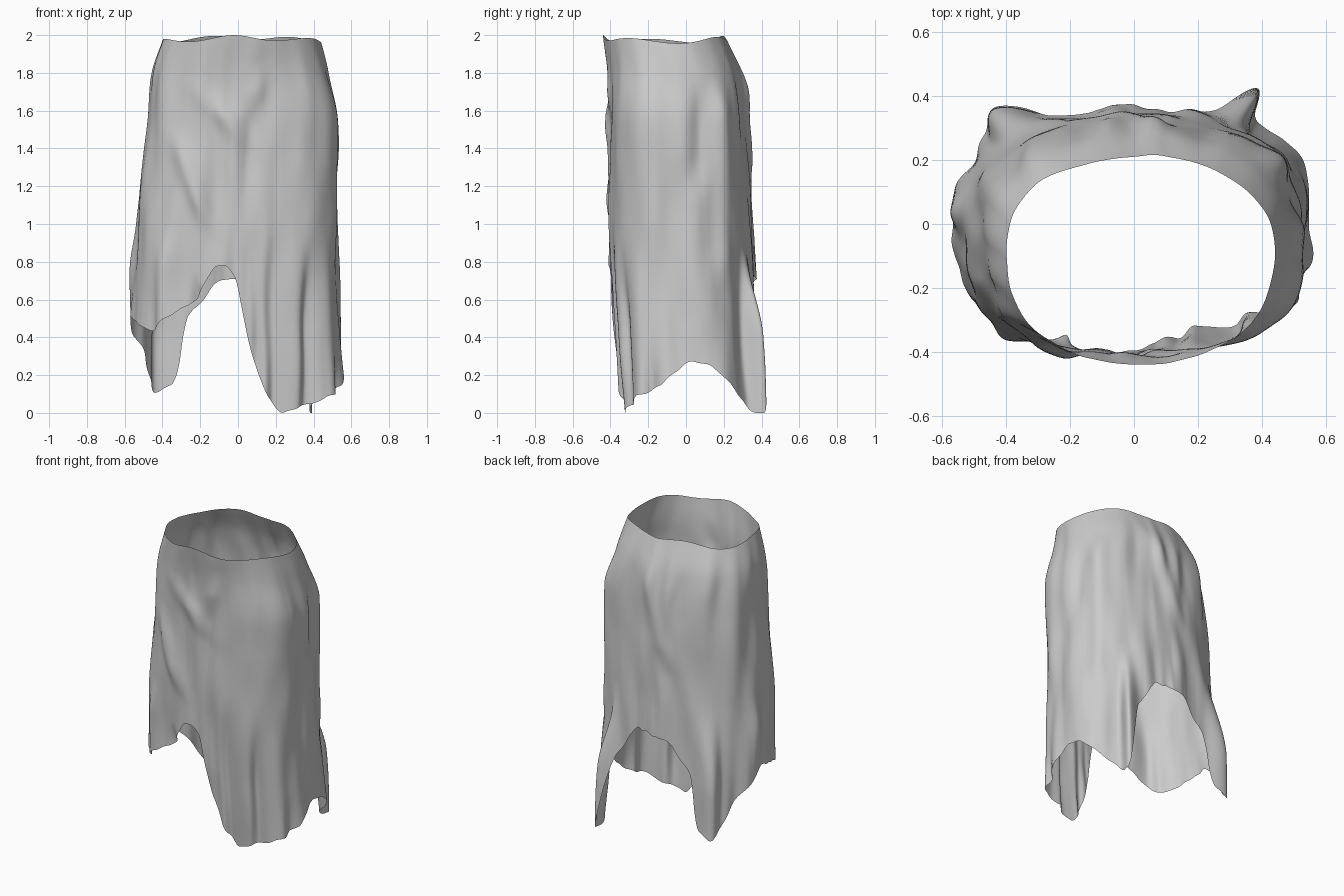
import bpy, bmesh, math
from mathutils import noise, Vector

if "Cube" in bpy.data.objects:
    bpy.data.objects.remove(bpy.data.objects["Cube"])

# Cross-sections: z, x min, x max, y front, y back
LEVELS = [
    (0, -.575, .58, -.35, .385), (.75, -.545, .53, -.397, .36),
    (1.55, -.485, .53, -.405, .32), (1.8, -.455, .48, -.412, .285),
    (2, -.39, .43, -.44, .205)]

# Ragged hem: angle (0 = right side, 90 = back), height
HEM = [(0, .27), (12, .26), (28, .12), (46, -.03), (49, .15), (52, .5), (70, .73),
       (105, .70), (128, .5), (133, .16), (141, .1), (148, .17), (160, .35),
       (180, .53), (213, .43), (221, .49), (237, .59), (254, .78), (263, .78),
       (270, .7), (280, .35), (292, .1), (304, 0), (322, .05), (346, .15), (360, .27)]

# Main cloth folds: start angle, start z, end angle, end z, width in degrees, depth
FOLDS = [
    (230, 1.8, 278, 1.35, 11, .024), (294, 1.9, 272, 1.5, 9, .02),
    (218, 1.55, 252, .9, 7, .028), (222, 1, 218, .1, 6, .03),
    (239, .75, 239, .45, 3, -.05), (297, 1, 298, -.5, 6, -.03),
    (320, 1, 322, -.5, 4, -.03), (340, .4, 340, -.4, 4, -.06),
    (17, 1.8, 8, 1.1, 7, -.025), (30, 1.8, 24, .6, 7, .03),
    (46, 1, 47, -.8, 5, .11), (75, 1.9, 110, 1.1, 9, .022),
    (140, 1, 140, -.5, 8, .09), (175, 1, 173, 0, 6, .025)]


def hem_height(a):
    # average of nearby linear samples, softening the corners
    total = 0
    for k in (-1.5, 0, 1.5):
        b = (a + k) % 360
        for (a0, v0), (a1, v1) in zip(HEM, HEM[1:]):
            if a0 <= b < a1:
                total += v0 + (v1 - v0) * (b - a0) / (a1 - a0)
    return total / 3


def section(z):
    # smooth blend between the neighbouring cross-sections
    n = len(LEVELS)
    i = max(k for k in range(n - 1) if LEVELS[k][0] <= z)
    p, q = LEVELS[i], LEVELS[i + 1]
    o, r = LEVELS[max(i - 1, 0)], LEVELS[min(i + 2, n - 1)]
    h = q[0] - p[0]
    t = (z - p[0]) / h
    e = t * t * (3 - 2 * t)
    out = []
    for c in range(1, 5):
        m0 = (q[c] - o[c]) / (q[0] - o[0]) * h
        m1 = (r[c] - p[c]) / (r[0] - p[0]) * h
        out.append(p[c] + (q[c] - p[c]) * e
                   + t * (1 - t) ** 2 * m0 - t * t * (1 - t) * m1)
    return out


def fold_offset(a, z):
    total = 0
    for a0, z0, a1, z1, w, d in FOLDS:
        if z1 < z < z0:
            t = (z0 - z) / (z0 - z1)
            da = (a - a0 - (a1 - a0) * t + 180) % 360 - 180
            reach = .6 if z1 < -.3 else .25
            fade = min(1, min(z0 - z, z - z1) / reach)
            total += d * math.exp(-(da / w) ** 2) * fade * fade * (3 - 2 * fade)
    return total


def cloth_point(a, z):
    x0, x1, y0, y1 = section(z)
    c, s = math.cos(math.radians(a)), math.sin(math.radians(a))
    # squarer at the front, rounder at the back
    back = min(1, max(0, .5 + 2 * s))
    p = 3 - .1 * z ** 3
    p += (2.3 - p) * back * back * (3 - 2 * back)
    cx, cy, rx, ry = (x0 + x1) / 2, (y0 + y1) / 2, (x1 - x0) / 2, (y1 - y0) / 2
    r = (abs(c / rx) ** p + abs(s / ry) ** p) ** (-1 / p)
    # broad wrinkles all over, hanging pleats growing towards the hem
    wrinkle = noise.noise(Vector((c * 4, s * 4, z * 2.2))) * .024
    pleat = noise.noise(Vector((c * 6, s * 6, z * .6 + 7))) * .04 * max(0, 1 - z)
    r += fold_offset(a, z) + wrinkle * min(1, (2.05 - z) * 3) + pleat
    return cx + r * c, cy + r * s, z


# Torn skirt: an open cloth tube hanging from the wavy waist to the ragged hem
COLS, ROWS = 480, 64
bm = bmesh.new()
grid = []
for i in range(COLS):
    a = i * 360 / COLS
    t = math.radians(a)
    low = max(0, hem_height(a) + noise.noise(Vector((a * .15, 0, 3))) * .012)
    high = 1.968 + .02 * math.sin(t) ** 2 + .012 * math.cos(5 * t - 4)
    grid.append([bm.verts.new(cloth_point(a, low + (high - low) * j / ROWS))
                 for j in range(ROWS + 1)])
for i in range(COLS):
    left, right = grid[i], grid[(i + 1) % COLS]
    for j in range(ROWS):
        bm.faces.new((left[j], right[j], right[j + 1], left[j + 1]))
mesh = bpy.data.meshes.new("torn_skirt")
bm.to_mesh(mesh)
bm.free()
mesh.shade_smooth()
skirt = bpy.data.objects.new("torn_skirt", mesh)
bpy.context.collection.objects.link(skirt)
